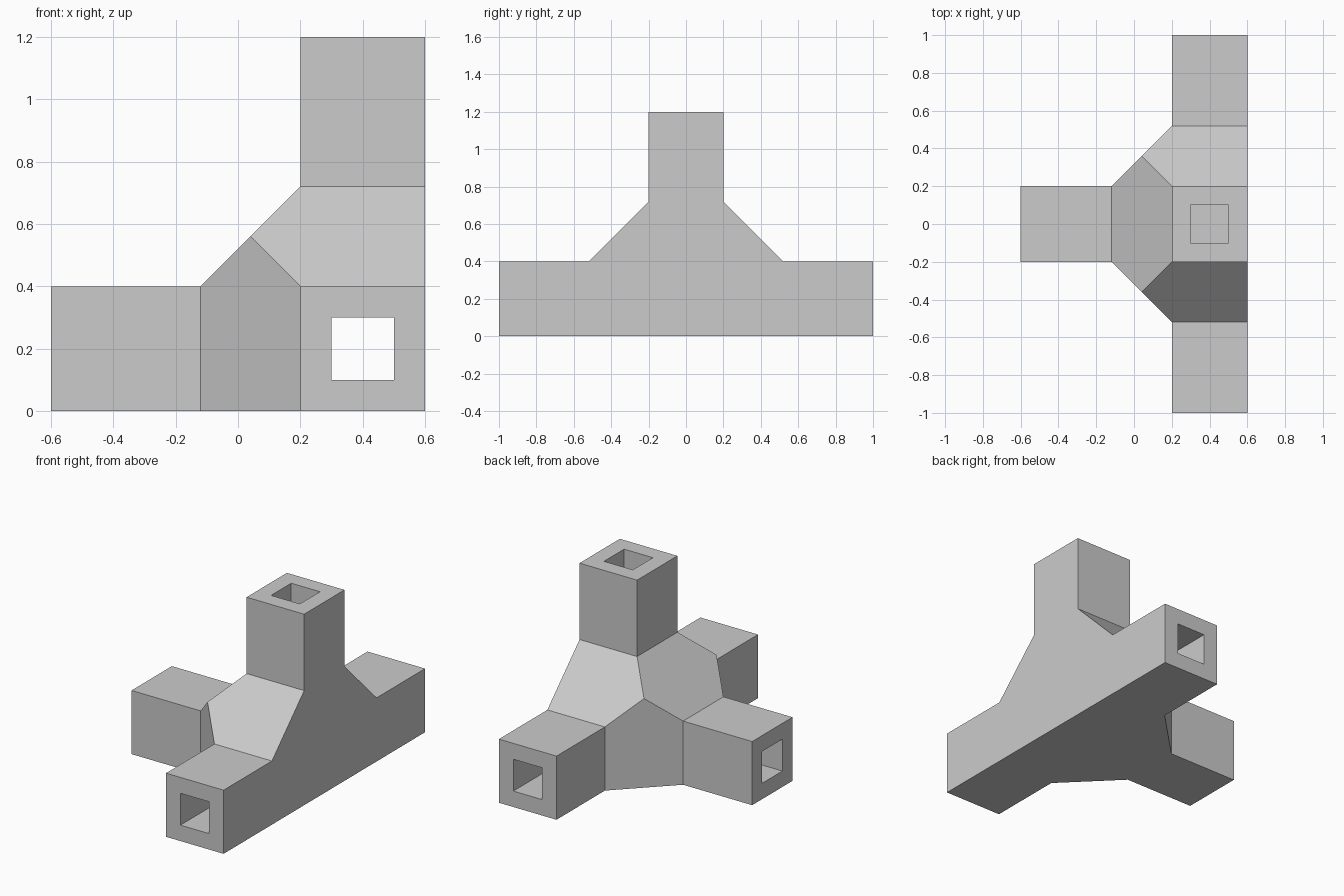
import bpy, bmesh
from mathutils import Vector

cube = bpy.data.objects.get("Cube")
if cube:
    bpy.data.objects.remove(cube)

# Matte grey material
grey = bpy.data.materials.new("matte grey")
grey.use_nodes = True
colour = (0.6, 0.6, 0.6, 1)
grey.diffuse_color = colour
grey.node_tree.nodes["Principled BSDF"].inputs["Base Color"].default_value = colour


def make_object(name, bm):
    bmesh.ops.recalc_face_normals(bm, faces=bm.faces[:])
    mesh = bpy.data.meshes.new(name)
    bm.to_mesh(mesh)
    bm.free()
    mesh.materials.append(grey)
    obj = bpy.data.objects.new(name, mesh)
    bpy.context.collection.objects.link(obj)
    return obj


def box(name, low, high):
    low, high = Vector(low), Vector(high)
    bm = bmesh.new()
    bmesh.ops.create_cube(bm, size=1)
    for v in bm.verts:
        v.co = (low + high) / 2 + v.co * (high - low)
    return make_object(name, bm)


# Gusseted core: hull of the arm roots and the points where the gussets meet
bm = bmesh.new()
for side in (-1, 1):
    points = [(0.04, 0.36, 0.56), (0.2, 0.2, 0.72), (0.6, 0.2, 0.72)]
    for z in (0, 0.4):
        points += [(-0.12, 0.2, z), (0.2, 0.52, z), (0.6, 0.52, z)]
    for x, y, z in points:
        bm.verts.new((x, side * y, z))
bmesh.ops.convex_hull(bm, input=bm.verts[:])
bmesh.ops.dissolve_limit(bm, angle_limit=0.01, verts=bm.verts[:], edges=bm.edges[:])
bm.normal_update()

# Four square arms grown out of the core's end faces
axes = [Vector(d) for d in ((-1, 0, 0), (0, -1, 0), (0, 1, 0), (0, 0, 1))]
roots = [max(bm.faces, key=lambda f: f.normal.dot(axis)) for axis in axes]
for axis, root in zip(axes, roots):
    grown = bmesh.ops.extrude_discrete_faces(bm, faces=[root])["faces"][0]
    bmesh.ops.translate(bm, verts=grown.verts[:], vec=axis * 0.48)
bmesh.ops.dissolve_limit(bm, angle_limit=0.01, verts=bm.verts[:], edges=bm.edges[:])
connector = make_object("corner_connector", bm)

# Square bores meeting in the middle of the core
bores = [
    box("long_bore", (0.3, -1.1, 0.1), (0.5, 1.1, 0.3)),
    box("upright_bore", (0.3, -0.1, 0.2), (0.5, 0.1, 1.3)),
    box("side_bore", (-0.7, -0.1, 0.1), (0.4, 0.1, 0.3)),
]
bpy.context.view_layer.objects.active = connector
for bore in bores:
    cut = connector.modifiers.new(bore.name, "BOOLEAN")
    cut.operation = "DIFFERENCE"
    cut.solver = "EXACT"
    cut.object = bore
    bpy.ops.object.modifier_apply(modifier=cut.name)
    bpy.data.objects.remove(bore)
